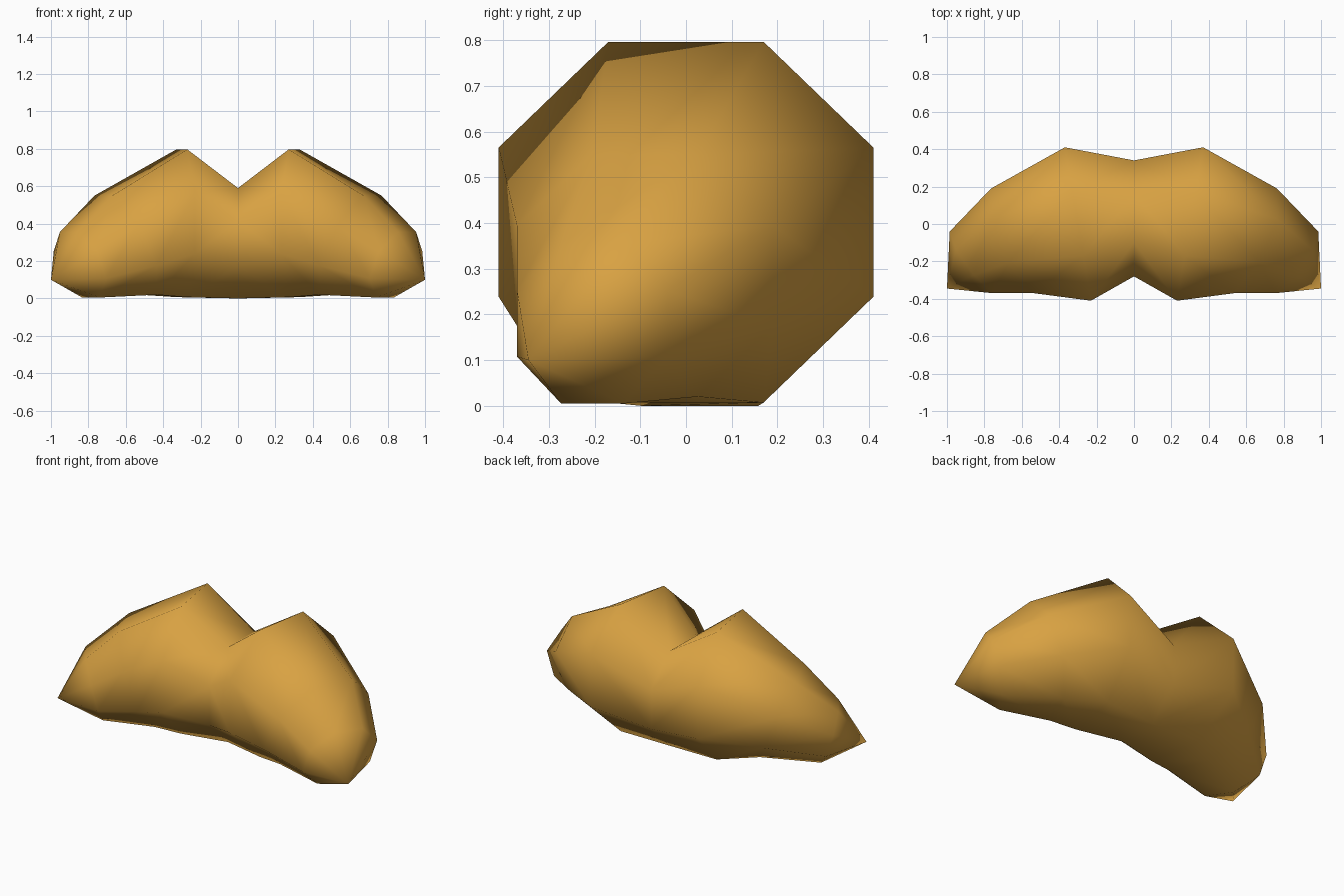
import bpy, bmesh, math

cube = bpy.data.objects.get("Cube")
if cube:
    bpy.data.objects.remove(cube)

SIDES = 8

# Golden brown hair
hair = bpy.data.materials.new("golden_brown")
hair.use_nodes = True
color = (0.69, 0.36, 0.055, 1)
hair.diffuse_color = color
hair.node_tree.nodes["Principled BSDF"].inputs["Base Color"].default_value = color

# Cross-sections from the middle outward:
# centre, half depth, half height, lean of x along y, lean of x along z
sections = [
    ((0.00, 0.03, 0.295), 0.31, 0.295, 0.00, 0.00),
    ((0.30, 0.00, 0.402), 0.41, 0.395, 0.17, 0.00),
    ((0.60, -0.09, 0.285), 0.28, 0.265, 0.41, 0.45),
    ((0.845, -0.205, 0.18), 0.165, 0.175, 0.70, 0.34),
]
tip_point = (1.0, -0.345, 0.10)


def add_ring(bm, centre, depth, height, lean_y, lean_z):
    """Octagon with flat top and sides, sheared along x."""
    ring = []
    grow = 1 / math.cos(math.pi / SIDES)
    for i in range(SIDES):
        a = 2 * math.pi * (i + 0.5) / SIDES
        dy = depth * grow * math.cos(a)
        dz = height * grow * math.sin(a)
        x = centre[0] + lean_y * dy + lean_z * dz
        ring.append(bm.verts.new((x, centre[1] + dy, centre[2] + dz)))
    return ring


# Left half, skinned ring to ring and closed to a point
bm = bmesh.new()
rings = [add_ring(bm, *s) for s in sections]
for a, b in zip(rings, rings[1:]):
    for i in range(SIDES):
        j = (i + 1) % SIDES
        bm.faces.new((a[i], a[j], b[j], b[i]))
tip = bm.verts.new(tip_point)
for i in range(SIDES):
    bm.faces.new((rings[-1][i], rings[-1][(i + 1) % SIDES], tip))
for f in bm.faces:
    f.smooth = True

mesh = bpy.data.meshes.new("moustache")
bm.to_mesh(mesh)
bm.free()
mesh.materials.append(hair)
moustache = bpy.data.objects.new("moustache", mesh)
bpy.context.collection.objects.link(moustache)

# Right half
mirror = moustache.modifiers.new("mirror", 'MIRROR')
mirror.use_axis[0] = True
mirror.use_clip = True
mirror.merge_threshold = 0.001
